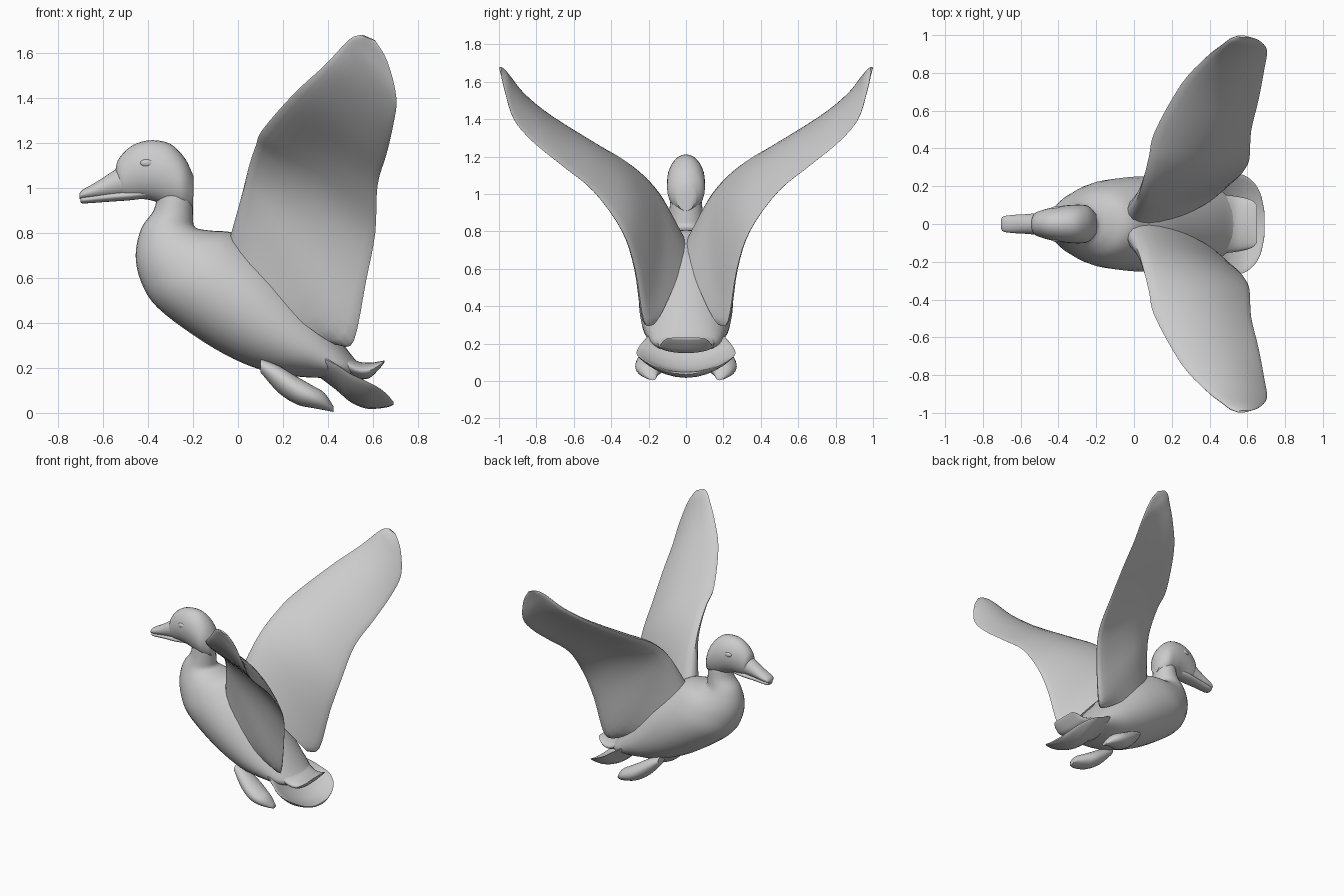
import bpy, bmesh, math
from mathutils import Vector

if "Cube" in bpy.data.objects:
    bpy.data.objects.remove(bpy.data.objects["Cube"])


def smooth_rows(rows, steps=4):
    """Catmull-Rom interpolation between rows of numbers."""
    out = []
    for i in range(len(rows) - 1):
        a, b, c, d = (rows[max(0, min(len(rows) - 1, i + k))] for k in (-1, 0, 1, 2))
        for s in range(steps):
            t = s / steps
            out.append([0.5 * (2 * q + (r - p) * t + (2 * p - 5 * q + 4 * r - u) * t * t
                               + (3 * q - p - 3 * r + u) * t ** 3)
                        for p, q, r, u in zip(a, b, c, d)])
    return out + [list(rows[-1])]


def loft(name, rings, mirror=False):
    """Skin closed rings of points and cap both ends."""
    bm = bmesh.new()
    loops = [[bm.verts.new(p) for p in ring] for ring in rings]
    n = len(loops[0])
    for a, b in zip(loops, loops[1:]):
        for j in range(n):
            k = (j + 1) % n
            bm.faces.new((a[j], a[k], b[k], b[j]))
    bm.faces.new(loops[0])
    bm.faces.new(loops[-1])
    bmesh.ops.recalc_face_normals(bm, faces=bm.faces[:])
    me = bpy.data.meshes.new(name)
    bm.to_mesh(me)
    bm.free()
    ob = bpy.data.objects.new(name, me)
    bpy.context.collection.objects.link(ob)
    finish(ob, mirror)
    return ob


def finish(ob, mirror):
    bpy.ops.object.select_all(action='DESELECT')
    ob.select_set(True)
    bpy.context.view_layer.objects.active = ob
    bpy.ops.object.shade_smooth_by_angle(angle=math.radians(50))
    if mirror:
        m = ob.modifiers.new("mirror", 'MIRROR')
        m.use_axis = (False, True, False)
        m.use_mirror_merge = False


def side_loft(name, rows, n=28):
    """Rows: top x, top z, bottom x, bottom z, half width."""
    rings = []
    for tx, tz, bx, bz, w in smooth_rows(rows):
        ring = []
        for j in range(n):
            a = 2 * math.pi * j / n
            f = (1 + math.cos(a)) / 2
            ring.append((bx + (tx - bx) * f, w * math.sin(a), bz + (tz - bz) * f))
        rings.append(ring)
    return loft(name, rings)


def flat_loft(name, rows, lift=0.0, n=28, mirror=False):
    """Rows: x, y, z, half width, half thickness; edges curl up by lift."""
    rings = []
    for x, y, z, w, h in smooth_rows(rows):
        ring = []
        for j in range(n):
            a = 2 * math.pi * j / n
            d = w * math.cos(a)
            ring.append((x, y + d, z + h * math.sin(a) + lift * (d / 0.25) ** 2))
        rings.append(ring)
    return loft(name, rings, mirror)


# Body with neck, from throat to rump
side_loft("body", [
    (-.23, 1.08, -.33, 1.08, .05), (-.203, .98, -.355, .985, .08),
    (-.20, .88, -.375, .90, .092), (-.19, .825, -.43, .82, .11),
    (-.12, .81, -.455, .70, .148), (-.02, .80, -.43, .58, .192),
    (.07, .74, -.36, .47, .23), (.18, .65, -.19, .34, .25),
    (.28, .54, -.02, .24, .25), (.38, .42, .14, .18, .235),
    (.45, .33, .28, .16, .21), (.51, .25, .39, .155, .18), (.55, .21, .46, .15, .13)])

# Head
side_loft("head", [
    (-.545, 1.075, -.53, .97, .035), (-.535, 1.12, -.505, .955, .06),
    (-.50, 1.165, -.46, .95, .075), (-.45, 1.198, -.42, .95, .087),
    (-.38, 1.212, -.37, .94, .097), (-.30, 1.195, -.31, .915, .102),
    (-.235, 1.13, -.25, .90, .095), (-.197, 1.05, -.20, .91, .05)])

# Bill, two halves
side_loft("upper_bill", [
    (-.705, .975, -.705, .952, .02), (-.69, .992, -.695, .95, .04),
    (-.64, 1.02, -.64, .952, .048), (-.57, 1.065, -.57, .957, .052),
    (-.50, 1.11, -.49, .962, .06)])
side_loft("lower_bill", [
    (-.70, .96, -.70, .935, .02), (-.68, .965, -.68, .931, .038),
    (-.58, .98, -.58, .938, .046), (-.48, .99, -.48, .945, .055),
    (-.40, 1.0, -.40, .955, .05)])

# Eyes
bpy.ops.mesh.primitive_uv_sphere_add(segments=16, ring_count=10, radius=1)
eye = bpy.context.object
eye.name = "eyes"
for v in eye.data.vertices:
    v.co = (v.co.x * .03 - .405, v.co.y * .014 + .082, v.co.z * .018 + 1.11)
finish(eye, True)

# Wings: leading edge xyz, trailing edge xyz, half thickness above and below, camber
wing_rows = smooth_rows([
    (-.03, .04, .78, .45, .175, .30, .085, .11, .00),
    (.02, .14, .98, .515, .225, .32, .07, .08, .015),
    (.05, .24, 1.10, .57, .27, .59, .052, .055, .03),
    (.08, .36, 1.19, .61, .34, .80, .042, .042, .04),
    (.11, .49, 1.26, .62, .49, 1.01, .036, .036, .04),
    (.25, .74, 1.42, .66, .66, 1.15, .03, .03, .03),
    (.38, .88, 1.54, .69, .82, 1.28, .024, .024, .025),
    (.47, .95, 1.635, .704, .92, 1.40, .02, .02, .015),
    (.51, .98, 1.67, .665, .97, 1.56, .015, .015, .01),
    (.55, .995, 1.68, .61, .99, 1.655, .006, .006, .0)])
mids = [(Vector(r[:3]) + Vector(r[3:6])) / 2 for r in wing_rows]
wing_rings = []
for i, r in enumerate(wing_rows):
    lead, trail = Vector(r[:3]), Vector(r[3:6])
    span = mids[min(i + 1, len(mids) - 1)] - mids[max(i - 1, 0)]
    up = (trail - lead).cross(span).normalized()
    if up.y > 0:
        up = -up
    ring = []
    for j in range(24):
        a = 2 * math.pi * j / 24
        f = (1 - math.cos(a)) / 2
        thick = (r[6] if j < 12 else r[7]) * math.sin(a) * (1.25 - .6 * f)
        ring.append(lead.lerp(trail, f) + up * (thick + r[8] * math.sin(math.pi * f)))
    wing_rings.append(ring)
loft("wings", wing_rings, mirror=True)

# Tail fan, a shallow dish, with the raised tail coverts above it
flat_loft("tail_fan", [
    (.36, 0, .20, .19, .04), (.44, 0, .135, .23, .036), (.50, 0, .078, .257, .03),
    (.57, 0, .042, .262, .023), (.63, 0, .036, .225, .016),
    (.67, 0, .038, .16, .011), (.69, 0, .042, .07, .006)], lift=.09)
flat_loft("tail_coverts", [
    (.42, 0, .25, .16, .06), (.52, 0, .195, .15, .04), (.58, 0, .188, .14, .035),
    (.625, 0, .21, .125, .018), (.65, 0, .228, .10, .005)])

# Trailing feet
flat_loft("feet", [
    (.10, .15, .21, .04, .03), (.18, .165, .15, .07, .06),
    (.26, .18, .10, .085, .062), (.33, .195, .072, .075, .05),
    (.385, .195, .05, .05, .038), (.425, .18, .016, .02, .012)], mirror=True)
